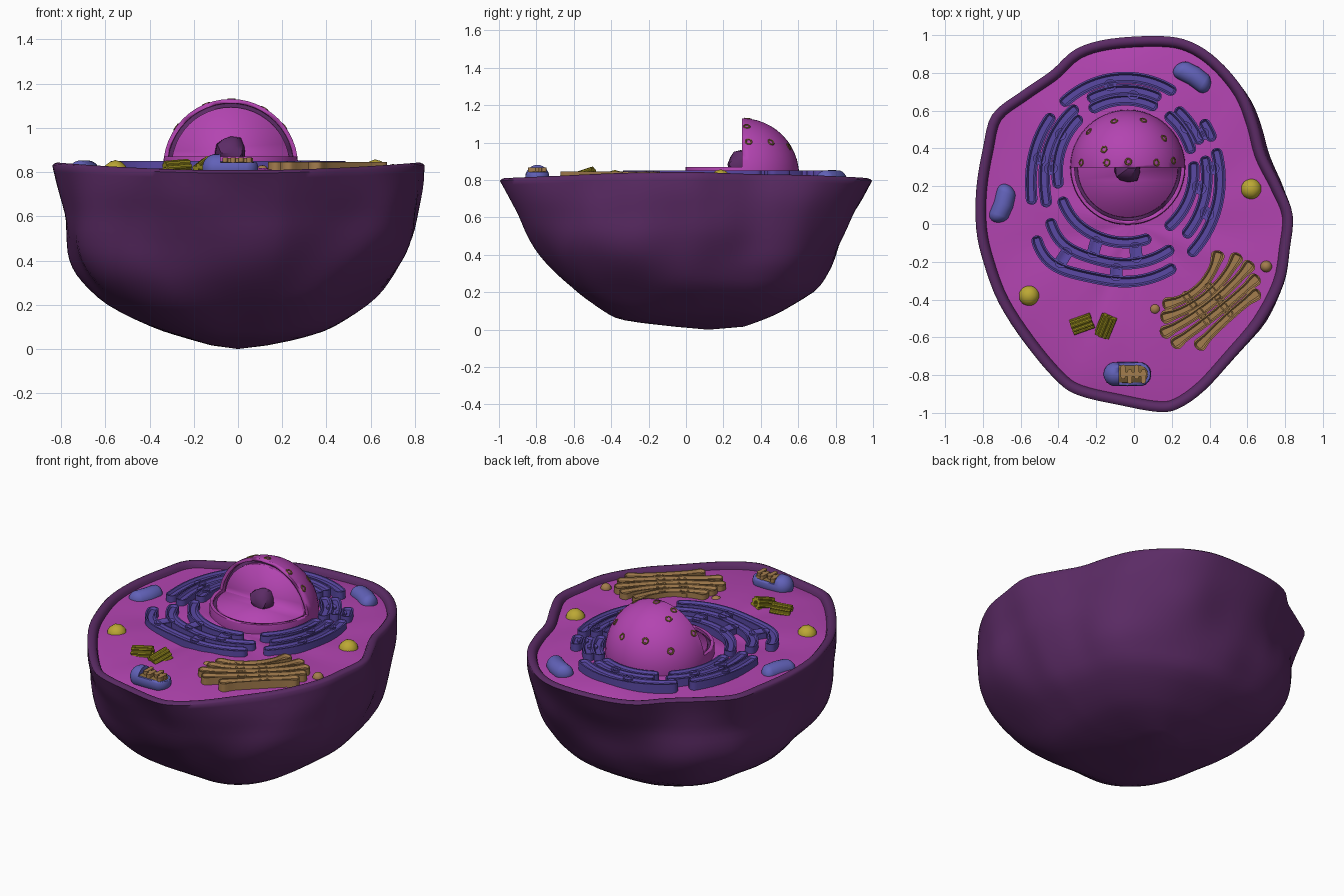
import bpy, bmesh, math
from mathutils import Vector, Matrix, noise

if "Cube" in bpy.data.objects:
    bpy.data.objects.remove(bpy.data.objects["Cube"])

def mat(name, *c):
    m = bpy.data.materials.new(name)
    m.diffuse_color = (*c, 1)
    m.use_nodes = True
    m.node_tree.nodes["Principled BSDF"].inputs["Base Color"].default_value = m.diffuse_color
    return m

PURPLE = mat("dark purple", .105, .024, .13)
MAGENTA = mat("magenta", .45, .058, .44)
INDIGO = mat("indigo", .10, .065, .37)
BLUE = mat("blue", .12, .12, .48)
TAN = mat("tan", .37, .205, .075)
YELLOW = mat("yellow", .50, .39, .035)
OLIVE = mat("olive", .35, .295, .015)
BROWN = mat("brown", .22, .13, .04)

def finish(name, bm, *mats, angle=40, recalc=True):
    if recalc:
        bmesh.ops.recalc_face_normals(bm, faces=bm.faces)
    me = bpy.data.meshes.new(name)
    bm.to_mesh(me)
    bm.free()
    for m in mats:
        me.materials.append(m)
    ob = bpy.data.objects.new(name, me)
    bpy.context.collection.objects.link(ob)
    activate(ob)
    bpy.ops.object.shade_smooth_by_angle(angle=math.radians(angle))
    return ob

def activate(ob):
    bpy.ops.object.select_all(action='DESELECT')
    ob.select_set(True)
    bpy.context.view_layer.objects.active = ob

def cut(ob, *cutters):
    for c in cutters:
        activate(ob)
        m = ob.modifiers.new("cut", 'BOOLEAN')
        m.operation, m.solver, m.object = 'DIFFERENCE', 'EXACT', c
        bpy.ops.object.modifier_apply(modifier=m.name)
        bpy.data.objects.remove(c)

def box(lo, hi):
    bm = bmesh.new()
    bmesh.ops.create_cube(bm, size=1)
    for v in bm.verts:
        v.co = Vector([(a + b) / 2 + c * (b - a) for a, b, c in zip(lo, hi, v.co)])
    return finish("cutter", bm)

def ball(name, m, c, r, seg=48):
    bm = bmesh.new()
    bmesh.ops.create_uvsphere(bm, u_segments=seg, v_segments=seg // 2, radius=r,
                              matrix=Matrix.Translation(c))
    return finish(name, bm, m)

def lump(name, m, c, r, sub, amp, angle):
    bm = bmesh.new()
    bmesh.ops.create_icosphere(bm, subdivisions=sub, radius=r)
    for v in bm.verts:
        v.co = v.co * (1 + amp * noise.noise(v.co * 20)) + Vector(c)
    return finish(name, bm, m, angle=angle)

def spline(a, b, c, d, t):
    return .5 * (2 * b + (c - a) * t + (2 * a - 5 * b + 4 * c - d) * t * t + (3 * b - a - 3 * c + d) * t ** 3)

# ---- cell body: outline swept down a bowl, with rolled rim and floor
OUT = [(.14, .995), (.30, .965), (.445, .87), (.58, .71), (.65, .54), (.695, .37), (.775, .21),
       (.84, .05), (.825, -.13), (.79, -.32), (.68, -.53), (.53, -.71), (.375, -.88), (.24, -.975),
       (.13, -.995), (-.07, -.96), (-.30, -.905), (-.42, -.82), (-.575, -.635), (-.715, -.42),
       (-.795, -.21), (-.835, -.03), (-.835, .185), (-.80, .40), (-.75, .58), (-.60, .70),
       (-.44, .81), (-.31, .925), (-.13, .98)]
LEVELS = [(.016, -.12, .13, -.06, .31), (.05, -.24, .29, -.33, .40), (.1, -.385, .44, -.45, .51),
          (.2, -.58, .58, -.59, .675), (.3, -.69, .68, -.695, .745), (.4, -.75, .755, -.775, .80),
          (.5, -.775, .80, -.835, .845), (.6, -.785, .82, -.89, .89), (.7, -.81, .835, -.95, .945),
          (.795, -.84, .84, -1, 1)]
P = [Vector(p) for p in OUT]
N = len(P)
outline = [spline(*(P[(i + k) % N] for k in (-1, 0, 1, 2)), j / 4) for i in range(N) for j in range(4)]
V = [Vector(l) for l in LEVELS]
K = len(V)
fine = [spline(V[max(i - 1, 0)], V[i], V[i + 1], V[min(i + 2, K - 1)], j / 3)
        for i in range(K - 1) for j in range(3)] + [V[-1]]
N = len(outline)
inward = []
for i in range(N):
    t = (outline[(i + 3) % N] - outline[i - 3]).normalized()
    inward.append(Vector((t.y, -t.x)))
saddle = lambda x: .035 * (x / .84) ** 2

bm = bmesh.new()
rings = []
for z, x0, x1, y0, y1 in fine:
    t, ring = z / .795, []
    for o in outline:
        a = math.atan2(o.y, o.x / .84)
        ca, sa = math.cos(a), math.sin(a)
        full = Vector((.84 * ca, sa)) / (abs(ca) ** 3.1 + abs(sa) ** 3.1) ** (1 / 3.1)
        q = o.lerp(full, .75 * (1 - t ** 2))
        p = Vector(((x0 + x1) / 2 + q.x / .84 * (x1 - x0) / 2, (y0 + y1) / 2 + q.y * (y1 - y0) / 2, z))
        p += Vector((q.x, q.y, 0)) * .15 * t * (1 - t) * noise.noise(p * 3.2)
        p.z += saddle(q.x) * t ** 4
        ring.append(bm.verts.new(p))
    rings.append(ring)
for off, dz in ((.008, .008), (.022, .013), (.038, .010), (.05, -.003), (.056, -.02)):
    rings.append([bm.verts.new((o.x + n.x * off, o.y + n.y * off, .795 + saddle(o.x) + dz))
                  for o, n in zip(outline, inward)])
for s, h in ((.82, .802), (.5, .812), (.2, .812)):
    rings.append([bm.verts.new((o.x * s, o.y * s, h + .014 * noise.noise(Vector((o.x, o.y, s)) * 3)))
                  for o in outline])
for k in range(len(rings) - 1):
    A, B = rings[k], rings[k + 1]
    for i in range(N):
        f = bm.faces.new((A[i], A[i - 1], B[i - 1], B[i]))
        f.material_index = int(k >= len(fine) + 4)
for ring, p, mi in ((rings[0], (0, .12, 0), 0), (rings[-1], (0, 0, .812), 1)):
    c = bm.verts.new(p)
    for i in range(N):
        bm.faces.new((ring[i - 1], ring[i], c)).material_index = mi
finish("cell_body", bm, PURPLE, MAGENTA, angle=60)

# ---- nucleus: cut-open shell, dark lining, core, nucleolus, pores
C = Vector((-.033, .30, .825))
R = .305
opening = lambda y, z: box((-1, -1, z), (1, y, 2))
cut(ball("nucleus_shell", MAGENTA, C, R), ball("inner", MAGENTA, C, .286), opening(.30, .87))
cut(ball("nucleus_lining", PURPLE, C, .288), opening(.325, .85))
cut(ball("nucleus_core", MAGENTA, C, .268), opening(.302, .866))
lump("nucleolus", PURPLE, (-.03, .295, .885), .075, 2, .25, 30)

bm = bmesh.new()
for x, y in ((-.105, .545), (.05, .55), (-.24, .49), (.16, .455), (-.16, .395), (-.28, .325), (-.145, .325),
             (.12, .325), (.21, .335), (-.03, .33)):
    d = Vector((x, y, C.z)) - C
    d.z = math.sqrt(max(.006, R * R - d.x ** 2 - d.y ** 2))
    d.normalize()
    T = Matrix.Translation(C + d * R) @ d.to_track_quat('Z', 'Y').to_matrix().to_4x4()
    prof = [(.022, -.004), (.018, .003), (.012, .003), (.009, -.004)]
    loops = [[bm.verts.new(T @ Vector((r * math.cos(a * math.pi / 6), r * math.sin(a * math.pi / 6), h)))
              for a in range(12)] for r, h in prof]
    for A, B in zip(loops, loops[1:]):
        for i in range(12):
            bm.faces.new((A[i - 1], A[i], B[i], B[i - 1]))
finish("nuclear_pores", bm, BROWN, recalc=False)

# ---- ribbons with raised lips and rounded ends
def ribbon(bm, path, w, z1, depth, z0=.785, bulge=0):
    path = [Vector(p) for p in path]
    cum = [0]
    for a, b in zip(path, path[1:]):
        cum.append(cum[-1] + (b - a).length)
    L = cum[-1]
    ends = [w * e for e in (0, .08, .25, .5, .8, 1.2)]
    n = max(2, int(L / .025))
    mids = [1.2 * w + (L - 2.4 * w) * k / n for k in range(1, n)]
    prev = first = None
    for s in ends + mids + [L - e for e in reversed(ends)]:
        k = max(i for i in range(len(path) - 1) if cum[i] <= s + 1e-9)
        seg = path[k + 1] - path[k]
        p = path[k] + seg * ((s - cum[k]) / seg.length)
        nrm = Vector((-seg.y, seg.x)).normalized()
        e = min(s, L - s) / w
        f = max(.06, math.sqrt(max(0, 1 - (1 - min(1, e)) ** 2)))
        ww = w * f * (1 + bulge * math.exp(-(e - 1) ** 2 / 2))
        v = z1 - (depth if f > .8 else 0)
        sec = [bm.verts.new((*(p + nrm * ww * u), z)) for u, z in
               ((-1, z0), (-1, z1), (-.72, z1), (-.45, v), (.45, v), (.72, z1), (1, z1), (1, z0))]
        if prev:
            for i in range(8):
                bm.faces.new((prev[i - 1], prev[i], sec[i], sec[i - 1]))
        else:
            first = sec
        prev = sec
    bm.faces.new(first)
    bm.faces.new(prev)

# ---- endoplasmic reticulum: three broken rings (fuller at lower left) joined by bridges
RING = {'A': (.235, .50, .54, .14), 'B': (.25, .43, .46, .09), 'C': (.28, .362, .378, .02)}
def at(ring, deg):
    cy, rx, ry, swell = RING[ring]
    a = math.radians(deg)
    k = 1 + swell * math.exp(-((deg - 222) / 20) ** 2)
    return (-.045 + k * rx * math.cos(a), cy + k * ry * math.sin(a))

bm = bmesh.new()
for ring, a0, a1 in (('A', 58, 133), ('B', 64, 118), ('C', 62, 122),
                     ('A', 140, 194), ('B', 126, 200), ('C', 130, 194),
                     ('A', 210, 302), ('B', 207, 306), ('C', 201, 292),
                     ('A', -48, 18), ('B', -44, 14), ('C', -54, 8), ('A', 22, 36), ('B', 22, 52), ('C', 14, 54)):
    n = int((a1 - a0) / 3) + 2
    ribbon(bm, [at(ring, a0 + (a1 - a0) * k / n) for k in range(n + 1)], .031, .85, .013)
for r0, r1, a in (('A', 'B', 100), ('B', 'C', 84), ('A', 'B', 168), ('B', 'C', 176), ('B', 'C', 150),
                  ('A', 'B', 230), ('A', 'B', 264), ('B', 'C', 246), ('B', 'C', 278),
                  ('A', 'B', -22), ('B', 'C', -10), ('B', 'C', 36), ('A', 'B', 28), ('A', 'B', 6)):
    ribbon(bm, [at(r0, a), at(r1, a)], .033, .846, .006)
finish("endoplasmic_reticulum", bm, INDIGO)

# ---- golgi stack and its vesicles
bm = bmesh.new()
for a, b, c in (((.15, -.43), (.35, -.335), (.45, -.14)), ((.14, -.50), (.385, -.38), (.555, -.155)),
                ((.14, -.585), (.41, -.42), (.625, -.2)), ((.20, -.645), (.45, -.46), (.66, -.275)),
                ((.33, -.66), (.49, -.50), (.665, -.355))):
    a, b, c = Vector(a), Vector(b), Vector(c)
    h = 2 * b - (a + c) / 2
    ribbon(bm, [a * (1 - t) ** 2 + h * 2 * t * (1 - t) + c * t * t for t in [k / 14 for k in range(15)]],
           .026, .845, .014, bulge=.4)
for p in ((.30, -.41), (.42, -.36), (.36, -.48), (.48, -.44)):
    q = Vector(p)
    ribbon(bm, [q - Vector((.04, -.05)), q + Vector((.04, -.05))], .025, .838, .006)
finish("golgi_stack", bm, TAN)
for i, p in enumerate(((.11, -.45, .80), (.70, -.225, .805))):
    ball(f"vesicle_{i + 1}", TAN, p, .031, 16)

# ---- mitochondria: two whole beans and one cut open
def capsule(name, m, c, r, half, deg=0, bend=0):
    bm = bmesh.new()
    bmesh.ops.create_uvsphere(bm, u_segments=24, v_segments=16, radius=r)
    rot = Matrix.Rotation(math.radians(deg), 3, 'Z')
    for v in bm.verts:
        x = v.co.z + (half if v.co.z > 1e-5 else -half if v.co.z < -1e-5 else 0)
        v.co = rot @ Vector((x, v.co.y + bend * x * x, -v.co.x)) + Vector(c)
    return finish(name, bm, m)

capsule("mitochondrion_back", BLUE, (.315, .785, .80), .053, .055, -32, -1.5)
capsule("mitochondrion_left", BLUE, (-.69, .105, .80), .053, .052, 72, 1.5)
M = (-.035, -.795, .818)
cut(capsule("mitochondrion_open", BLUE, M, .064, .062), box((-.08, -1, .842), (1, 0, 2)))
cut(capsule("mitochondrion_inside", BROWN, M, .052, .062), box((-1, -1, .846), (1, 0, 2)))
bm = bmesh.new()
for i in range(4):
    x, s = -.058 + i * .036, .012 * (-1) ** i
    ribbon(bm, [(x, M[1] - .038 + s), (x, M[1] + .038 + s)], .0125, .866, 0, .82)
ribbon(bm, [(-.07, M[1]), (.068, M[1])], .012, .864, 0, .82)
finish("mitochondrion_folds", bm, TAN)

# ---- lysosomes
for i, p in enumerate(((.62, .185, .80), (-.555, -.38, .797))):
    lump(f"lysosome_{i + 1}", YELLOW, p, .057, 2, 0, 60)

# ---- centrioles: rings of nine tubes around an open core
for i, (c, d) in enumerate((((-.275, -.53, .812), (.93, .33, .08)), ((-.15, -.54, .815), (.35, .85, .28)))):
    bm = bmesh.new()
    T = Matrix.Translation(c) @ Vector(d).to_track_quat('Z', 'Y').to_matrix().to_4x4()
    for k in range(9):
        for rad, off in ((.034, 0), (.024, .25)):
            a = math.tau * k / 9 + off
            bmesh.ops.create_cone(bm, cap_ends=True, segments=8, radius1=.0095, radius2=.0095, depth=.115,
                matrix=T @ Matrix.Translation((rad * math.cos(a), rad * math.sin(a), 0)))
    finish(f"centriole_{i + 1}", bm, OLIVE)
